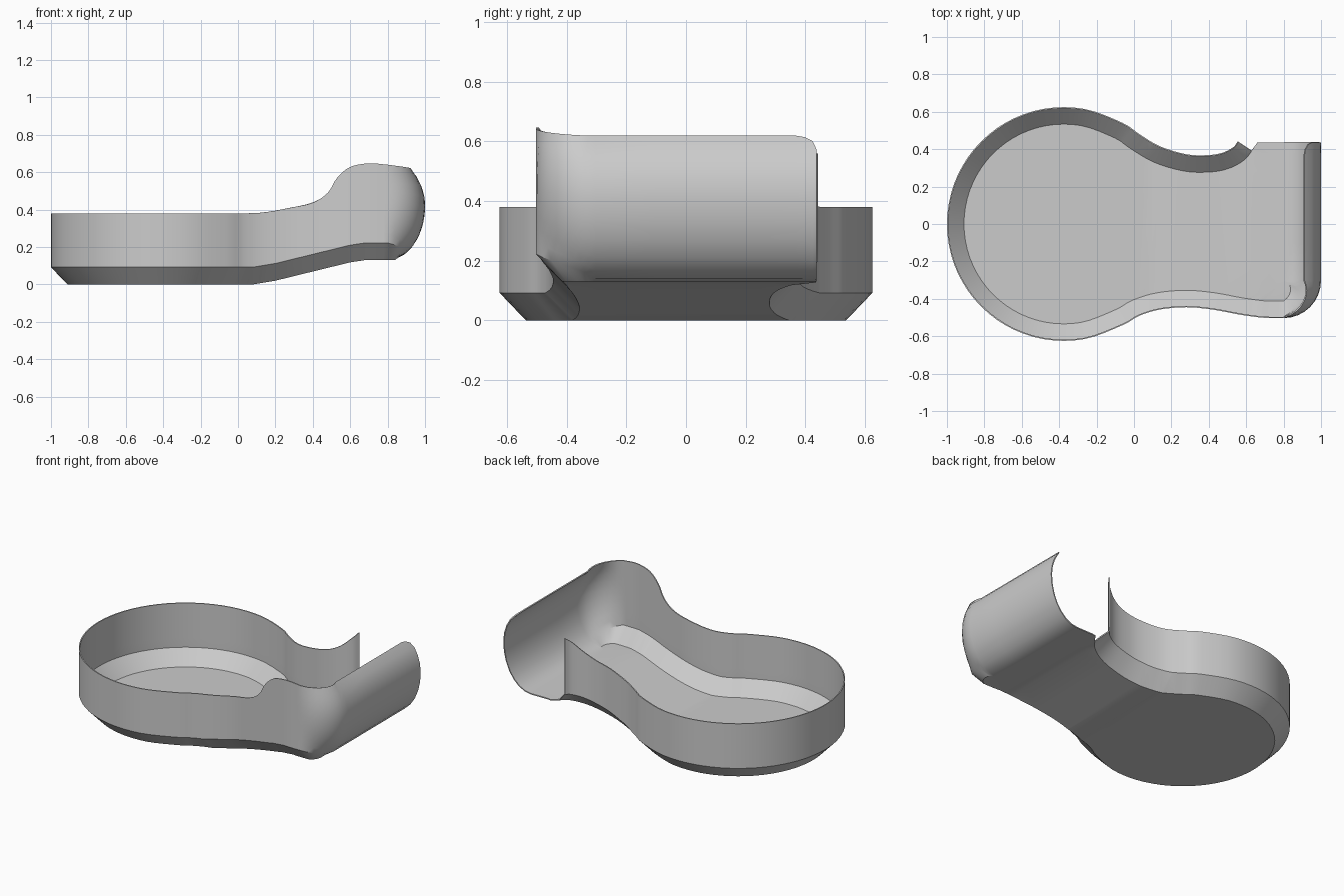
import bpy, bmesh
from math import sin, cos, radians
from mathutils import Vector

if "Cube" in bpy.data.objects:
    bpy.data.objects.remove(bpy.data.objects["Cube"])

LEVELS = 10
BENDS = [(0.08, 0.0), (0.2, 0.02), (0.6, 0.118), (0.68, 0.13)]


def interp(table, x):
    if x <= table[0][0]:
        return table[0][1]
    for (a, u), (b, v) in zip(table, table[1:]):
        if x <= b:
            return u + (v - u) * (x - a) / (b - a)
    return table[-1][1]


def spline(pts, n):
    """Catmull-Rom through the points."""
    p = [2 * pts[0] - pts[1]] + pts + [2 * pts[-1] - pts[-2]]
    out = []
    for i in range(1, len(p) - 2):
        a, b, c, d = p[i - 1:i + 3]
        for j in range(n):
            t = j / n
            out.append(0.5 * (2 * b + (c - a) * t + (2 * a - 5 * b + 4 * c - d) * t * t
                              + (3 * b - a - 3 * c + d) * t ** 3))
    return out + [pts[-1]]


# Rim path (x, y, rim height): rear tip, rear neck, round basin, front neck, front hump
rear = [(0.555, 0.442, 0.56), (0.53, 0.41, 0.53), (0.47, 0.38, 0.475), (0.39, 0.368, 0.435),
        (0.28, 0.373, 0.41), (0.14, 0.415, 0.385), (0.03, 0.48, 0.38)]
basin = [(-0.375 + 0.625 * cos(radians(a)), 0.625 * sin(radians(a)), 0.38)
         for a in range(60, 301, 20)]
front = [(0.03, -0.49, 0.38), (0.14, -0.457, 0.385), (0.28, -0.445, 0.41), (0.4, -0.455, 0.437),
         (0.48, -0.468, 0.49), (0.53, -0.478, 0.57), (0.6, -0.49, 0.628), (0.7, -0.502, 0.647),
         (0.8, -0.503, 0.64)]
path = spline([Vector(p) for p in rear + basin + front], 4)

# Stations: position, inward direction, rim height, panel blend, upper trim
stations = []
for i, p in enumerate(path):
    d = path[min(i + 1, len(path) - 1)] - path[max(i - 1, 0)]
    stations.append((p.xy, Vector((-d.y, d.x)).normalized(), p.z, 0.0, 1.0))
for i in range(1, 9):
    a = radians(-90 + 90 * i / 8)
    w = i / 8
    out = Vector((cos(a), sin(a)))
    stations.append((Vector((0.8, -0.303)) + 0.2 * out, -out, 0.64 - 0.02 * w, w, 1.0))
for y, trim in [(-0.1, 1), (0.15, 1), (0.37, 1), (0.4, 0.985), (0.425, 0.95), (0.437, 0.89)]:
    stations.append((Vector((1.0, y)), Vector((-1, 0)), 0.62, 1.0, trim))


def section(top, w, trim, k):
    """Inset and height above the floor at level k, blending wall into curled panel."""
    if k == 0:
        wall = Vector((0.088, 0))
    else:
        wall = Vector((0, 0.092 + (top - 0.092) * (k - 1) / (LEVELS - 1)))
    a = radians(-90 + 146 * k / LEVELS * trim)
    panel = Vector((0.2 - 0.2 * cos(a), 0.29 + (0.29 if a < 0 else 0.24) * sin(a)))
    return wall.lerp(panel, w)


# Wall, chamfer and curled end panel
bm = bmesh.new()
grid = []
for pos, n, rim, w, trim in stations:
    col = []
    for k in range(LEVELS + 1):
        inset, h = section(rim - interp(BENDS, pos.x), w, trim, k)
        q = pos + n * inset
        col.append(bm.verts.new((q.x, q.y, h)))
    grid.append(col)
for a, b in zip(grid, grid[1:]):
    for k in range(LEVELS):
        bm.faces.new((a[k], b[k], b[k + 1], a[k + 1]))

# Floor, with the open rear edge
edge = [c[0] for c in grid] + [bm.verts.new((0.66, 0.435, 0))]
floor = bm.faces.new(edge[::-1])
bmesh.ops.triangulate(bm, faces=[floor])

# Ramp the floor up toward the open end
for x, _ in BENDS:
    bmesh.ops.bisect_plane(bm, geom=bm.verts[:] + bm.edges[:] + bm.faces[:], dist=1e-5,
                           plane_co=(x, 0, 0), plane_no=(1, 0, 0))
for v in bm.verts:
    v.co.z += interp(BENDS, v.co.x)

mesh = bpy.data.meshes.new("scoop_tray")
bm.to_mesh(mesh)
bm.free()
tray = bpy.data.objects.new("scoop_tray", mesh)
bpy.context.collection.objects.link(tray)

# Thin sheet thickness, inward
solid = tray.modifiers.new("sheet", 'SOLIDIFY')
solid.thickness = 0.007
solid.offset = -1
bpy.context.view_layer.objects.active = tray
tray.select_set(True)
bpy.ops.object.modifier_apply(modifier="sheet")
bpy.ops.object.shade_smooth_by_angle(angle=radians(30))
